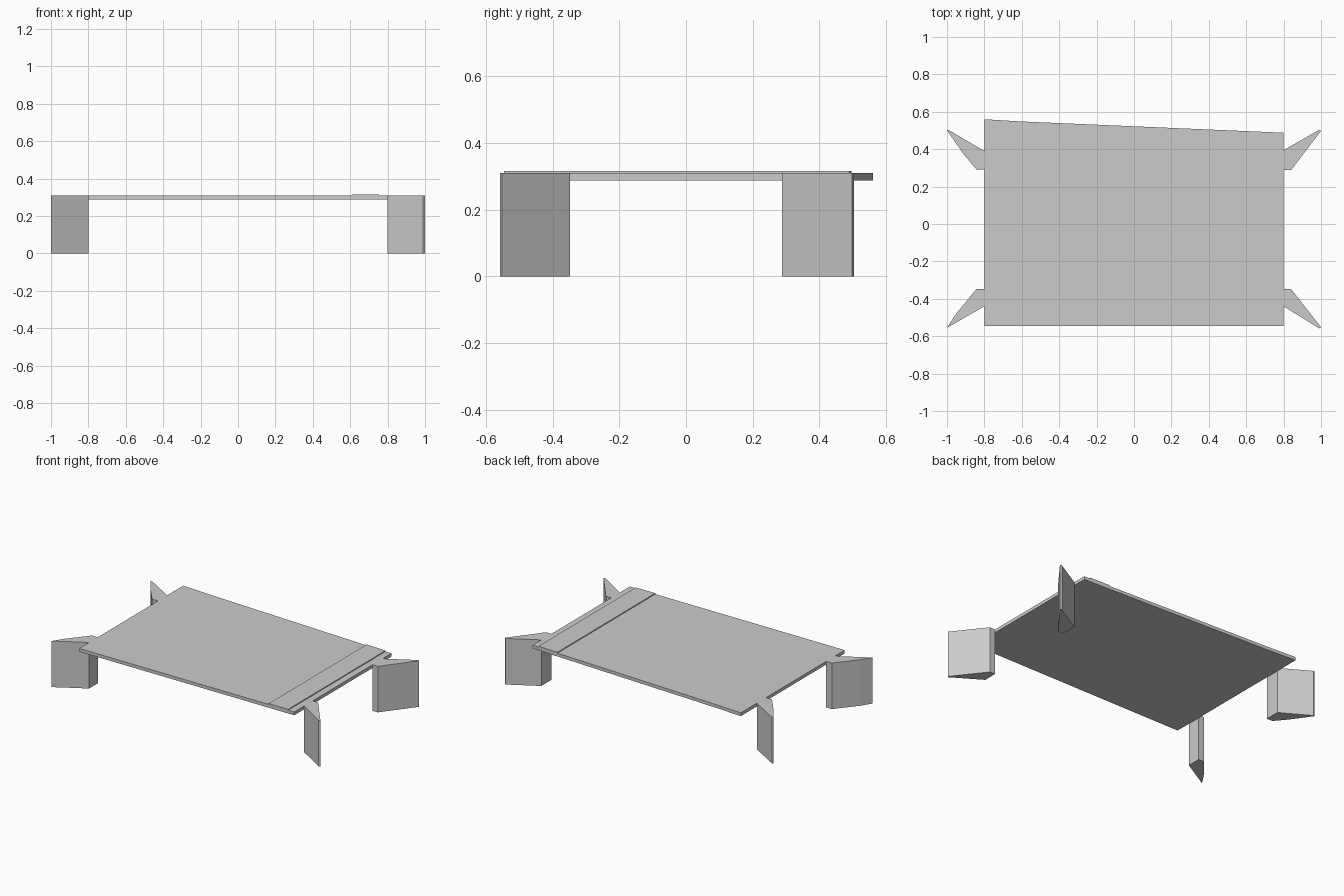
import bpy, bmesh

if "Cube" in bpy.data.objects:
    bpy.data.objects.remove(bpy.data.objects["Cube"])


def prism(name, outline, z0, z1):
    """Extrude a flat outline from z0 up to z1."""
    bm = bmesh.new()
    face = bm.faces.new([bm.verts.new((x, y, z0)) for x, y in outline])
    result = bmesh.ops.extrude_face_region(bm, geom=[face])
    top = [v for v in result["geom"] if isinstance(v, bmesh.types.BMVert)]
    bmesh.ops.translate(bm, verts=top, vec=(0, 0, z1 - z0))
    bmesh.ops.recalc_face_normals(bm, faces=bm.faces)
    mesh = bpy.data.meshes.new(name)
    bm.to_mesh(mesh)
    bm.free()
    obj = bpy.data.objects.new(name, mesh)
    bpy.context.collection.objects.link(obj)
    return obj


TOP = 0.31

# Thin tabletop with a slightly slanted back edge
prism("tabletop", [(-0.8, -0.545), (0.8, -0.545), (0.8, 0.488),
                   (-0.6, 0.548), (-0.8, 0.56)], 0.288, TOP)

# Slightly raised band across the right end
prism("raised_band", [(0.61, -0.545), (0.755, -0.545),
                      (0.755, 0.49), (0.61, 0.496)], 0.30, 0.316)

# Splayed wedge legs: the left ones have an extra bend on the inner side
legs = {
    "front_left_leg": [(-0.8, -0.348), (-0.843, -0.348), (-0.955, -0.485),
                       (-1.0, -0.555), (-0.8, -0.44)],
    "back_left_leg": [(-0.8, 0.292), (-0.843, 0.292), (-0.91, 0.372),
                      (-1.0, 0.5), (-0.99, 0.502), (-0.8, 0.39)],
    "front_right_leg": [(0.8, -0.348), (0.84, -0.348), (1.0, -0.552),
                        (0.99, -0.558), (0.8, -0.44)],
    "back_right_leg": [(0.8, 0.288), (0.84, 0.288), (1.0, 0.498),
                       (0.99, 0.503), (0.8, 0.395)],
}
for name, outline in legs.items():
    prism(name, outline, 0.0, TOP)
